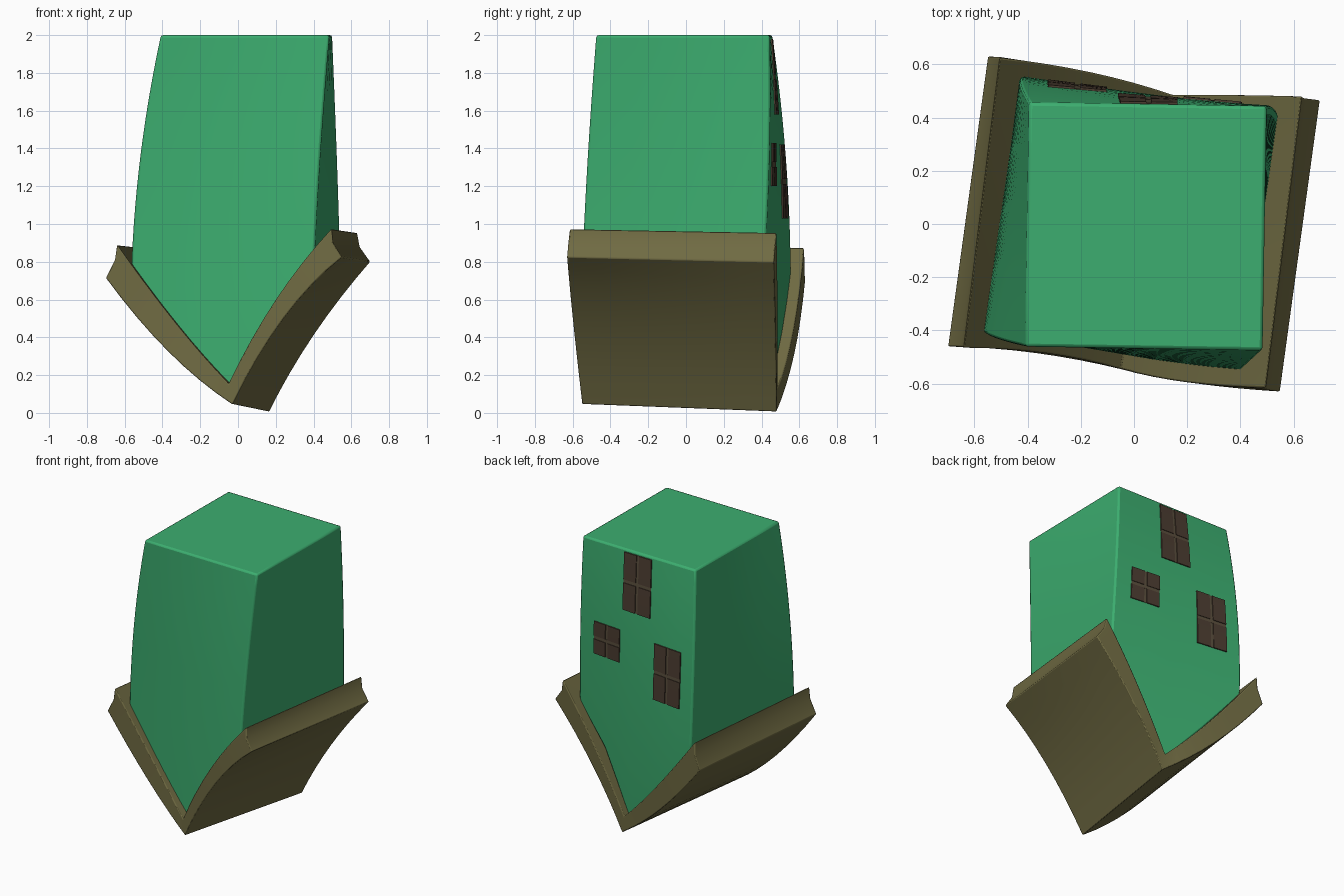
import bpy, bmesh
from math import sin, cos
from mathutils import Vector

if "Cube" in bpy.data.objects:
    bpy.data.objects.remove(bpy.data.objects["Cube"])


def material(name, rgb):
    m = bpy.data.materials.new(name)
    m.diffuse_color = (*rgb, 1)
    m.use_nodes = True
    m.node_tree.nodes["Principled BSDF"].inputs["Base Color"].default_value = m.diffuse_color
    return m


GREEN = material("green_wall", (0.045, 0.42, 0.16))
OLIVE = material("olive_roof", (0.16, 0.145, 0.055))
PANE = material("brown_pane", (0.07, 0.045, 0.03))
BAR = material("dark_bar", (0.1, 0.075, 0.045))


def finish(name, bm, mat, angle=0.6, bevel=0):
    bmesh.ops.remove_doubles(bm, verts=bm.verts, dist=1e-5)
    bmesh.ops.recalc_face_normals(bm, faces=bm.faces)
    me = bpy.data.meshes.new(name)
    bm.to_mesh(me)
    bm.free()
    me.materials.append(mat)
    ob = bpy.data.objects.new(name, me)
    bpy.context.collection.objects.link(ob)
    bpy.ops.object.select_all(action='DESELECT')
    ob.select_set(True)
    bpy.context.view_layer.objects.active = ob
    bpy.ops.object.shade_smooth_by_angle(angle=angle)
    if bevel:
        b = ob.modifiers.new("soft_edges", 'BEVEL')
        b.width, b.segments, b.limit_method = bevel, 2, 'ANGLE'
        b.angle_limit = 0.9
    return ob


def quad(t, knots, vals):
    """Quadratic through three points."""
    a, b, c = knots
    return (vals[0] * ((t - b) * (t - c) / ((a - b) * (a - c)))
            + vals[1] * ((t - a) * (t - c) / ((b - a) * (b - c)))
            + vals[2] * ((t - a) * (t - b) / ((c - a) * (c - b))))


def warp(u, v, z, push=0):
    """Twist, taper and lean: u, v run -1..1 across the house at height z."""
    k = (0, 0.9, 2)
    a = quad(z, k, (0.185, 0.135, 0.015))
    x = u * quad(z, k, (0.475, 0.488, 0.446))
    y = v * quad(z, k, (0.47, 0.488, 0.459)) + push
    return Vector((x * cos(a) + y * sin(a) + quad(z, k, (0.005, -0.01, 0.045)),
                   y * cos(a) - x * sin(a) + quad(z, k, (-0.02, 0.004, -0.009)), z))


def grid_box(bm, us, vs, ts, f):
    """Closed box of quads on a grid, placed by f(u, v, t)."""
    def sheet(A, B, g):
        rows = [[bm.verts.new(g(a, b)) for b in B] for a in A]
        for p, q in zip(rows, rows[1:]):
            for j in range(len(B) - 1):
                bm.faces.new((p[j], p[j + 1], q[j + 1], q[j]))
    for e in (0, -1):
        sheet(us, ts, lambda u, t: f(u, vs[e], t))
        sheet(vs, ts, lambda v, t: f(us[e], v, t))
        sheet(us, vs, lambda u, v: f(u, v, ts[e]))


# Walls: upside-down house whose gable point sits in the roof
BASE = [(-1, 0.74), (-0.45, 0.41), (0.1, 0.1), (0.55, 0.54), (1, 0.81)]


def base_z(u):
    for (u0, z0), (u1, z1) in zip(BASE, BASE[1:]):
        if u <= u1:
            return z0 + (z1 - z0) * (u - u0) / (u1 - u0)
    return BASE[-1][1]


def wall_point(u, v, t):
    z = base_z(u)
    return warp(u, v, z + (2 - z) * t)


bm = bmesh.new()
cols = [-1, -0.725, -0.45, -0.175, 0.1, 0.325, 0.55, 0.775, 1]
grid_box(bm, cols, [-1, -0.5, 0, 0.5, 1], [i / 14 for i in range(15)], wall_point)
finish("house_walls", bm, GREEN, bevel=0.012)

# Roof: front and back V-sections joined by ruled strips
# each section: left eave, left middle, ridge, right middle, right eave
OUT_F = [(-.70, -.46, .715), (-.37, -.485, .325), (-.03, -.55, .045), (.24, -.6, .5), (.55, -.63, .825)]
IN_F = [(-.64, -.465, .89), (-.33, -.485, .475), (-.05, -.545, .155), (.2, -.595, .6), (.495, -.615, .975)]
OUT_B = [(-.55, .63, .69), (-.20, .572, .30), (.165, .48, .005), (.40, .475, .41), (.70, .465, .80)]
IN_B = [(-.505, .625, .875), (-.16, .57, .445), (.145, .485, .125), (.38, .485, .565), (.63, .48, .955)]


def curve(pts, n=8):
    p = [Vector(q) for q in pts]
    half = [[quad(i / n, (0, .5, 1), p[s:s + 3]) for i in range(n + 1)] for s in (0, 2)]
    return half[0] + half[1][1:]


def section(outer, inner):
    """Ring of points with slightly hollow eave ends."""
    o, i = curve(outer), curve(inner)
    hollow = Vector((0.018, 0, 0.006))
    right = (o[-1] + i[-1]) / 2 + Vector((-0.02, 0, 0))
    left = (o[0] + i[0]) / 2 + hollow
    return o + [right] + i[::-1] + [left]


front, back = section(OUT_F, IN_F), section(OUT_B, IN_B)
bm = bmesh.new()
STEPS = 6
rings = [[bm.verts.new(a.lerp(b, s / STEPS)) for a, b in zip(front, back)] for s in range(STEPS + 1)]
N = len(front)
for p, q in zip(rings, rings[1:]):
    for j in range(N):
        k = (j + 1) % N
        bm.faces.new((p[j], p[k], q[k], q[j]))
M = (N - 2) // 2                       # points per curve
for r in (rings[0], rings[-1]):        # gable ends
    o, i = r[:M], r[M + 1:2 * M + 1][::-1]
    for j in range(M - 1):
        f = [o[j], o[j + 1], i[j + 1], i[j]]
        if j == 0:
            f.append(r[-1])
        if j == M - 2:
            f.insert(2, r[M])
        bm.faces.new(f)
finish("roof", bm, OLIVE, bevel=0.006)

# Windows on the back wall: four panes with a recessed cross
WINDOWS = {"upper_window": (-0.23, 0.25, 1.58, 1.98),
           "small_window": (0.29, 0.74, 1.2, 1.43),
           "tall_window": (-0.78, -0.32, 1.03, 1.42)}


def slab(bm, u0, u1, z0, z1, out):
    zs = [z0 + (z1 - z0) * i / 4 for i in range(5)]
    grid_box(bm, [u0, u1], [-0.02, out], zs, lambda u, d, z: warp(u, 1, z, d))


for name, (u0, u1, z0, z1) in WINDOWS.items():
    um, zm, gu, gz = (u0 + u1) / 2, (z0 + z1) / 2, 0.022, 0.012
    bm = bmesh.new()
    for a, b in ((u0, um - gu), (um + gu, u1)):
        for c, d in ((z0, zm - gz), (zm + gz, z1)):
            slab(bm, a, b, c, d, 0.008)
    finish(name + "_panes", bm, PANE)
    bm = bmesh.new()
    slab(bm, um - gu, um + gu, z0, z1, 0.003)
    slab(bm, u0, u1, zm - gz, zm + gz, 0.004)
    finish(name + "_cross", bm, BAR)
